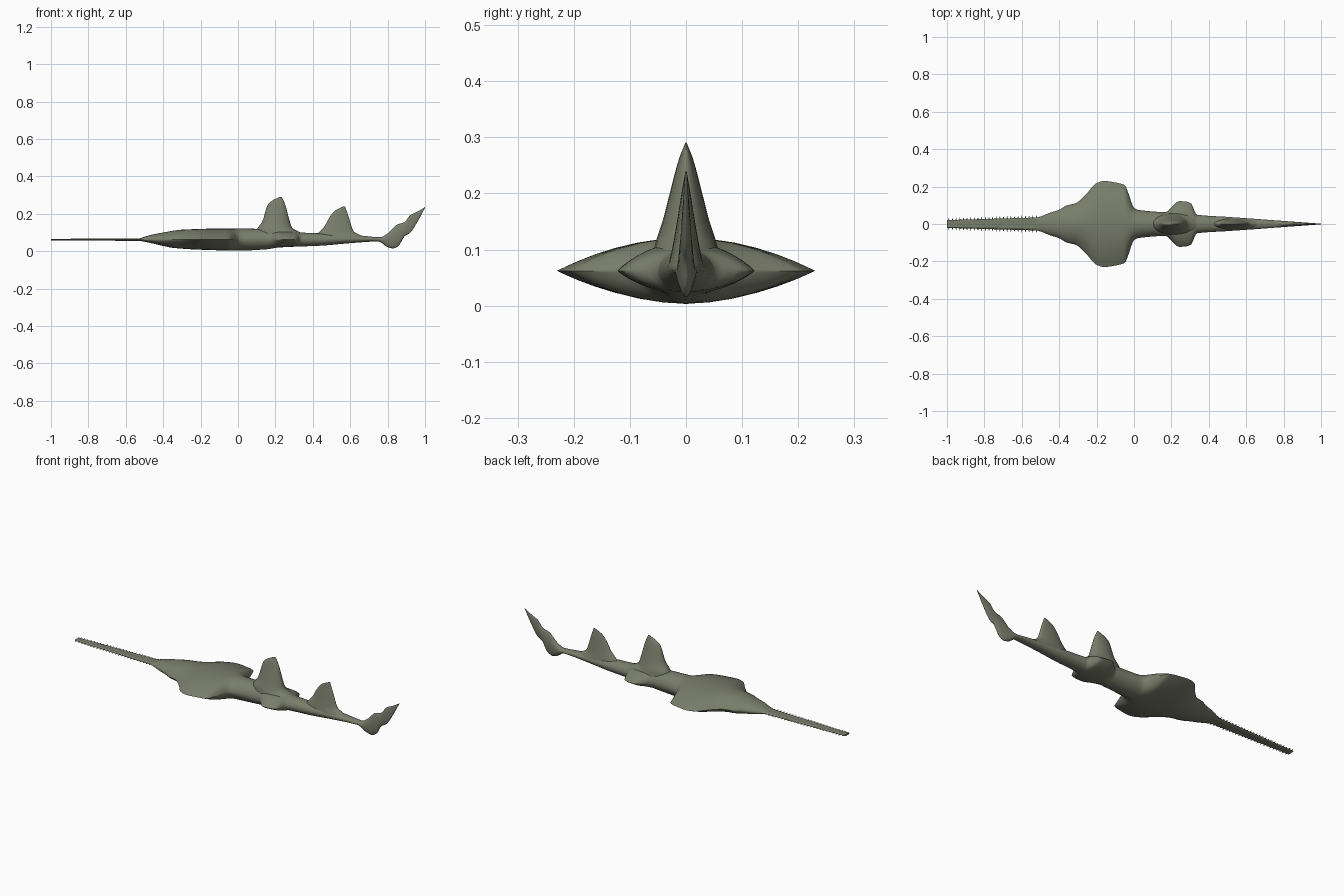
import bpy, bmesh, math

if "Cube" in bpy.data.objects:
    bpy.data.objects.remove(bpy.data.objects["Cube"])

skin = bpy.data.materials.new("olive grey skin")
skin.diffuse_color = (0.19, 0.205, 0.145, 1)
skin.use_nodes = True
skin.node_tree.nodes["Principled BSDF"].inputs["Base Color"].default_value = skin.diffuse_color


def curve(points, x):
    """Smooth monotone interpolation through (x, value) points."""
    n = len(points)
    slope = [(points[i + 1][1] - points[i][1]) / (points[i + 1][0] - points[i][0]) for i in range(n - 1)]

    def tangent(i):
        if i == 0 or i == n - 1:
            return slope[0] if i == 0 else slope[-1]
        a, b = slope[i - 1], slope[i]
        return 2 * a * b / (a + b) if a * b > 0 else 0.0

    x = min(max(x, points[0][0]), points[-1][0])
    i = max(k for k in range(n - 1) if points[k][0] <= x)
    (x0, y0), (x1, y1) = points[i], points[i + 1]
    h = x1 - x0
    t = (x - x0) / h
    return (y0 * (1 + 2 * t) * (1 - t) ** 2 + h * tangent(i) * t * (1 - t) ** 2
            + y1 * t * t * (3 - 2 * t) - h * tangent(i + 1) * t * t * (1 - t))


def loft(name, rings, angle=50):
    """Skin a list of closed rings and cap both ends."""
    bm = bmesh.new()
    rows = [[bm.verts.new(p) for p in r] for r in rings]
    n = len(rows[0])
    for a, b in zip(rows, rows[1:]):
        for i in range(n):
            bm.faces.new((a[i], a[(i + 1) % n], b[(i + 1) % n], b[i]))
    bm.faces.new(rows[0])
    bm.faces.new(rows[-1])
    return finish(name, bm, angle)


def finish(name, bm, angle):
    bmesh.ops.recalc_face_normals(bm, faces=bm.faces)
    mesh = bpy.data.meshes.new(name)
    bm.to_mesh(mesh)
    bm.free()
    mesh.materials.append(skin)
    obj = bpy.data.objects.new(name, mesh)
    bpy.context.collection.objects.link(obj)
    bpy.ops.object.select_all(action='DESELECT')
    obj.select_set(True)
    bpy.context.view_layer.objects.active = obj
    bpy.ops.object.shade_smooth_by_angle(angle=math.radians(angle))
    return obj


# Body with pectoral fins, pelvic fins and tail fin: half width, top and bottom along x
WIDTH = [(-.53, .032), (-.50, .04), (-.45, .06), (-.40, .076), (-.36, .099), (-.31, .112),
         (-.26, .155), (-.20, .218), (-.16, .23), (-.10, .222), (-.05, .208), (-.03, .165),
         (0, .086), (.03, .074), (.17, .064), (.20, .088), (.24, .122), (.27, .121),
         (.305, .11), (.335, .05), (.5, .038), (.63, .029), (.75, .02), (.9, .009), (1, .002)]
TOP = [(-.53, .067), (-.47, .086), (-.4, .1), (-.3, .115), (-.1, .121), (.1, .12), (.25, .112),
       (.34, .1), (.45, .095), (.65, .084), (.76, .075), (.80, .095), (.85, .142), (.89, .155),
       (.92, .192), (.96, .212), (1, .236)]
BOTTOM = [(-.53, .057), (-.45, .04), (-.4, .028), (-.34, .017), (-.2, .008), (0, .003), (.15, .01),
          (.22, .02), (.45, .03), (.6, .043), (.75, .052), (.8, .022), (.83, .015), (.86, .03),
          (.89, .08), (.92, .098), (.96, .158), (1, .232)]


def body_ring(x, n=32):
    w, top, low = curve(WIDTH, x), curve(TOP, x), curve(BOTTOM, x)
    mid = .062 if x < .4 else (top + low) / 2
    # Wide sections are sharp-edged lenses, narrow ones are ellipses
    lens = .5 + .5 * min(max((w - .06) / .08, 0), 1)
    ring = []
    for i in range(n):
        a = 2 * math.pi * i / n
        s = math.sin(a)
        height = abs(s) ** (2 * lens)
        z = mid + (top - mid) * height if s >= 0 else mid - (mid - low) * height
        ring.append((x, w * math.cos(a), z))
    return ring


loft("body", [body_ring(-.53 + 1.53 * i / 170) for i in range(171)])


# Dorsal fins: front edge, back edge and half thickness up z
def dorsal(name, front, back, thick):
    z0, z1 = front[0][0], front[-1][0]
    rings = []
    for k in range(25):
        z = z0 + (z1 - z0) * k / 24
        a, b, t = curve(front, z), curve(back, z), curve(thick, z)
        rings.append([((a + b) / 2 - (b - a) / 2 * math.cos(u), t * math.sin(u), z)
                      for u in (2 * math.pi * i / 20 for i in range(20))])
    loft(name, rings)


dorsal("first_dorsal_fin",
       [(.08, .09), (.115, .1), (.16, .13), (.25, .16), (.272, .185), (.291, .226)],
       [(.08, .37), (.1, .335), (.125, .29), (.16, .277), (.25, .252), (.291, .234)],
       [(.08, .062), (.12, .052), (.15, .042), (.2, .029), (.26, .013), (.291, .001)])
dorsal("second_dorsal_fin",
       [(.07, .40), (.1, .432), (.13, .46), (.19, .495), (.218, .52), (.24, .565)],
       [(.07, .69), (.088, .65), (.105, .62), (.13, .608), (.19, .59), (.24, .572)],
       [(.07, .032), (.1, .025), (.15, .016), (.2, .008), (.24, .001)])


# Saw blade, tapering towards its blunt tip
def blade_ring(x):
    k = (x + 1) / .5
    w, h = .021 + .014 * k, .004 + .003 * k
    return [(x, w, .062), (x, w * .7, .062 + h), (x, -w * .7, .062 + h),
            (x, -w, .062), (x, -w * .7, .062 - h), (x, w * .7, .062 - h)]


loft("saw_blade", [blade_ring(x) for x in (-1, -.75, -.5)], 30)

# Saw teeth: small four-sided spikes along both edges
bm = bmesh.new()
for i in range(25):
    x = -.99 + .0195 * i
    w = .021 + .014 * (x + 1) / .5
    for side in (-1, 1):
        base = [bm.verts.new((x + dx, side * (w - .003), .062 + dz))
                for dx, dz in ((-.004, 0), (0, -.003), (.004, 0), (0, .003))]
        tip = bm.verts.new((x, side * (w + .013), .062))
        bm.faces.new(base)
        for j in range(4):
            bm.faces.new((base[j], base[(j + 1) % 4], tip))
finish("saw_teeth", bm, 30)
